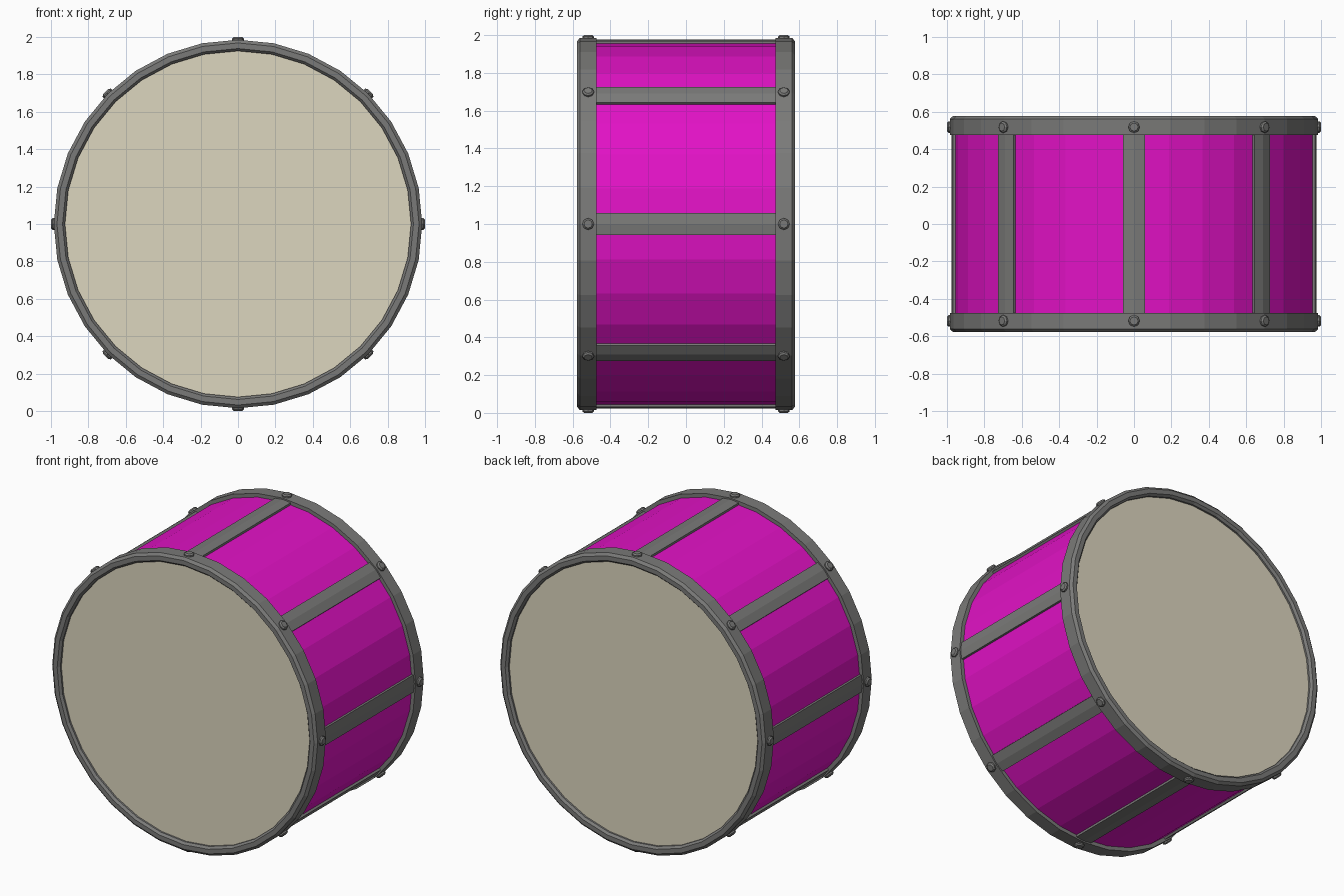
import bpy, bmesh, math
from mathutils import Matrix

if "Cube" in bpy.data.objects:
    bpy.data.objects.remove(bpy.data.objects["Cube"])

SIDES, LUGS = 32, 8


def material(name, rgb):
    m = bpy.data.materials.new(name)
    m.diffuse_color = (*rgb, 1)
    m.use_nodes = True
    m.node_tree.nodes["Principled BSDF"].inputs["Base Color"].default_value = m.diffuse_color
    return m


MAGENTA = material("magenta shell", (0.76, 0.006, 0.56))
GREY = material("grey metal", (0.195, 0.195, 0.19))
CREAM = material("cream skin", (0.72, 0.67, 0.52))


def finish(name, bm, mat):
    bmesh.ops.recalc_face_normals(bm, faces=bm.faces[:])
    me = bpy.data.meshes.new(name)
    bm.to_mesh(me)
    bm.free()
    me.materials.append(mat)
    ob = bpy.data.objects.new(name, me)
    bpy.context.collection.objects.link(ob)
    ob.location.z = 1
    return ob


def lathe(name, profile, mat, closed=True):
    """Spin (radius, y) points about the y axis."""
    bm = bmesh.new()
    rings = []
    for r, y in profile:
        rings.append([bm.verts.new((r * math.cos(2 * math.pi * i / SIDES), y,
                                    r * math.sin(2 * math.pi * i / SIDES)))
                      for i in range(SIDES)])
    for k in range(len(rings) if closed else len(rings) - 1):
        a, b = rings[k], rings[(k + 1) % len(rings)]
        for i in range(SIDES):
            j = (i + 1) % SIDES
            bm.faces.new((a[i], a[j], b[j], b[i]))
    if not closed:
        bm.faces.new(rings[0])
        bm.faces.new(rings[-1])
    return finish(name, bm, mat)


# Shell
lathe("shell", [(0.96, -0.5), (0.96, 0.5)], MAGENTA, closed=False)

# Hoops and skins at both ends
hoop = [(0.925, 0.48), (0.925, 0.562), (0.938, 0.577), (0.968, 0.577),
        (0.985, 0.562), (0.985, 0.475), (0.95, 0.475)]
for end, s in (("front", -1), ("back", 1)):
    lathe(end + "_hoop", [(r, s * y) for r, y in hoop], GREY)
    lathe(end + "_skin", [(0.935, s * 0.49), (0.935, s * 0.55)], CREAM, closed=False)

# Tension bars: shallow ridged strips along the shell
section = [(0.94, -0.058), (0.969, -0.058), (0.976, 0), (0.969, 0.058), (0.94, 0.058)]
for n in range(LUGS):
    turn = Matrix.Rotation(2 * math.pi * n / LUGS, 4, 'Y')
    bm = bmesh.new()
    ends = [[bm.verts.new(turn @ Matrix.Translation((x, y, z)).translation)
             for x, z in section] for y in (-0.48, 0.48)]
    for i in range(len(section)):
        j = (i + 1) % len(section)
        bm.faces.new((ends[0][i], ends[0][j], ends[1][j], ends[1][i]))
    for e in ends:
        bm.faces.new(e)
    finish(f"tension_bar_{n + 1}", bm, GREY)

    # Bolts on the hoops: eight-sided head with a chamfered top
    for end, y in (("front", -0.518), ("back", 0.518)):
        bm = bmesh.new()
        for r1, r2, lo, hi in ((0.031, 0.031, 0.96, 0.992), (0.031, 0.022, 0.992, 1.0)):
            bmesh.ops.create_cone(
                bm, cap_ends=True, segments=8, radius1=r1, radius2=r2, depth=hi - lo,
                matrix=turn @ Matrix.Translation(((lo + hi) / 2, y, 0))
                @ Matrix.Rotation(math.pi / 2, 4, 'Y'))
        finish(f"{end}_bolt_{n + 1}", bm, GREY)
